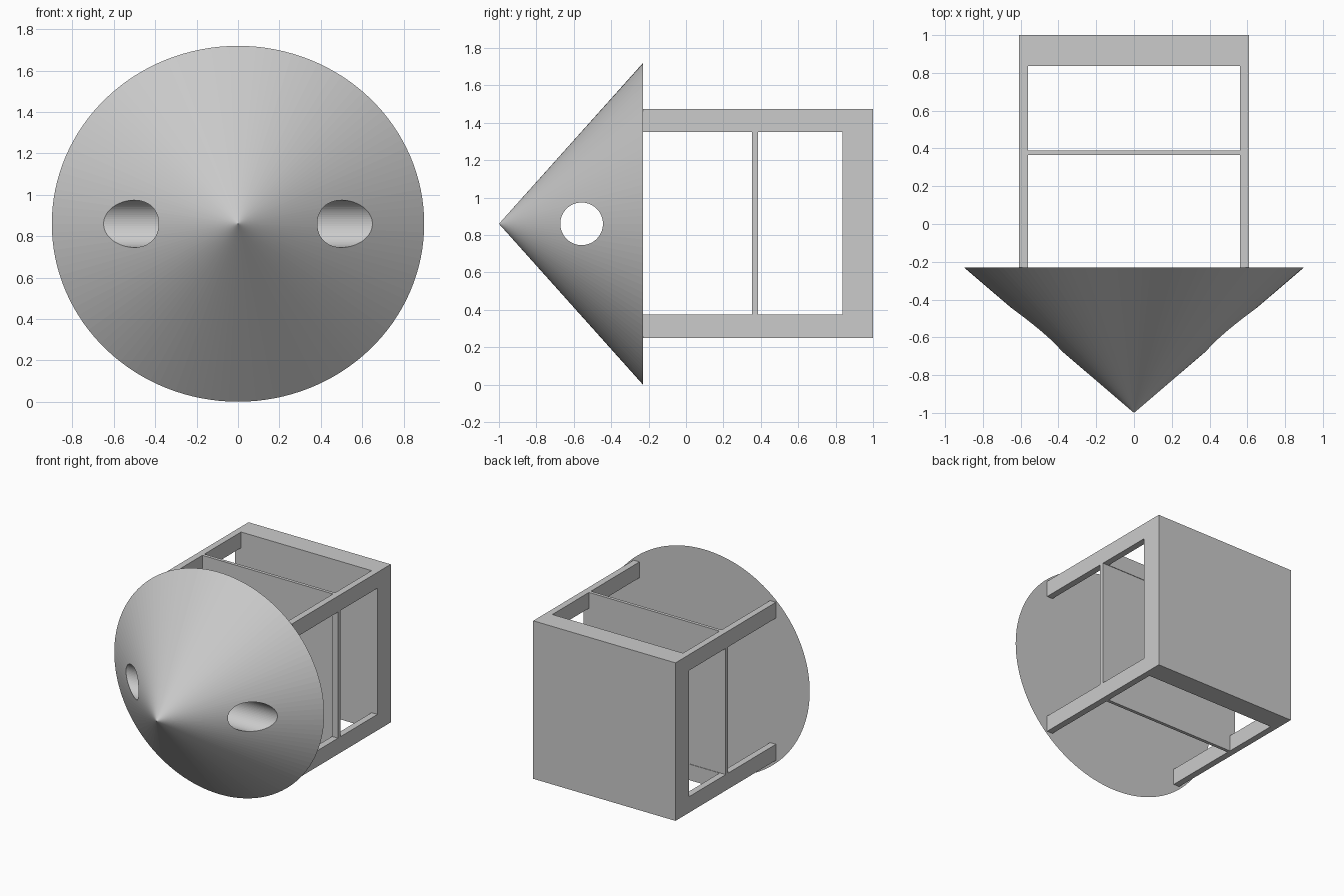
import bpy, bmesh
from math import radians
from mathutils import Matrix, Vector

if "Cube" in bpy.data.objects:
    bpy.data.objects.remove(bpy.data.objects["Cube"])

MID_Z = 0.86      # axis height
BASE_Y = -0.23    # plane where cone meets cage


def finish(name, bm):
    bmesh.ops.recalc_face_normals(bm, faces=bm.faces)
    mesh = bpy.data.meshes.new(name)
    bm.to_mesh(mesh)
    bm.free()
    ob = bpy.data.objects.new(name, mesh)
    bpy.context.collection.objects.link(ob)
    return ob


def box(name, lo, hi):
    lo, hi = Vector(lo), Vector(hi)
    bm = bmesh.new()
    bmesh.ops.create_cube(bm, size=1, matrix=Matrix.Translation((lo + hi) / 2)
                          @ Matrix.Diagonal((*(hi - lo), 1)))
    return finish(name, bm)


def cone(name, r1, r2, depth, segments, matrix):
    bm = bmesh.new()
    bmesh.ops.create_cone(bm, cap_ends=True, segments=segments, radius1=r1,
                          radius2=r2, depth=depth, matrix=matrix)
    return finish(name, bm)


def cut(target, cutter):
    mod = target.modifiers.new("cut", 'BOOLEAN')
    mod.operation, mod.solver, mod.object = 'DIFFERENCE', 'EXACT', cutter
    bpy.context.view_layer.objects.active = target
    bpy.ops.object.modifier_apply(modifier=mod.name)
    bpy.data.objects.remove(cutter)


# Slightly elliptical nose cone, tip towards the front
nose = cone("nose_cone", 1, 0, 1 + BASE_Y, 128,
            Matrix.Translation((0, (BASE_Y - 1) / 2, MID_Z))
            @ Matrix.Diagonal((0.90, 1, 0.86, 1))
            @ Matrix.Rotation(radians(90), 4, 'X'))

# Round cross hole running side to side
cut(nose, cone("cross_hole", 0.114, 0.114, 3, 64,
               Matrix.Translation((0, -0.558, MID_Z))
               @ Matrix.Rotation(radians(90), 4, 'Y')))

# Cage block with thick solid back wall
cage = box("cage", (-0.61, BASE_Y, 0.25), (0.61, 1, 1.475))

# Side windows, leaving a divider between them
for y0, y1 in ((-0.5, 0.354), (0.385, 0.837)):
    cut(cage, box("side_window", (-1, y0, 0.374), (1, y1, 1.352)))

# Top and bottom windows, leaving corner rails
for y0, y1 in ((-0.5, 0.364), (0.389, 0.837)):
    cut(cage, box("top_window", (-0.56, y0, 0), (0.56, y1, 2)))
